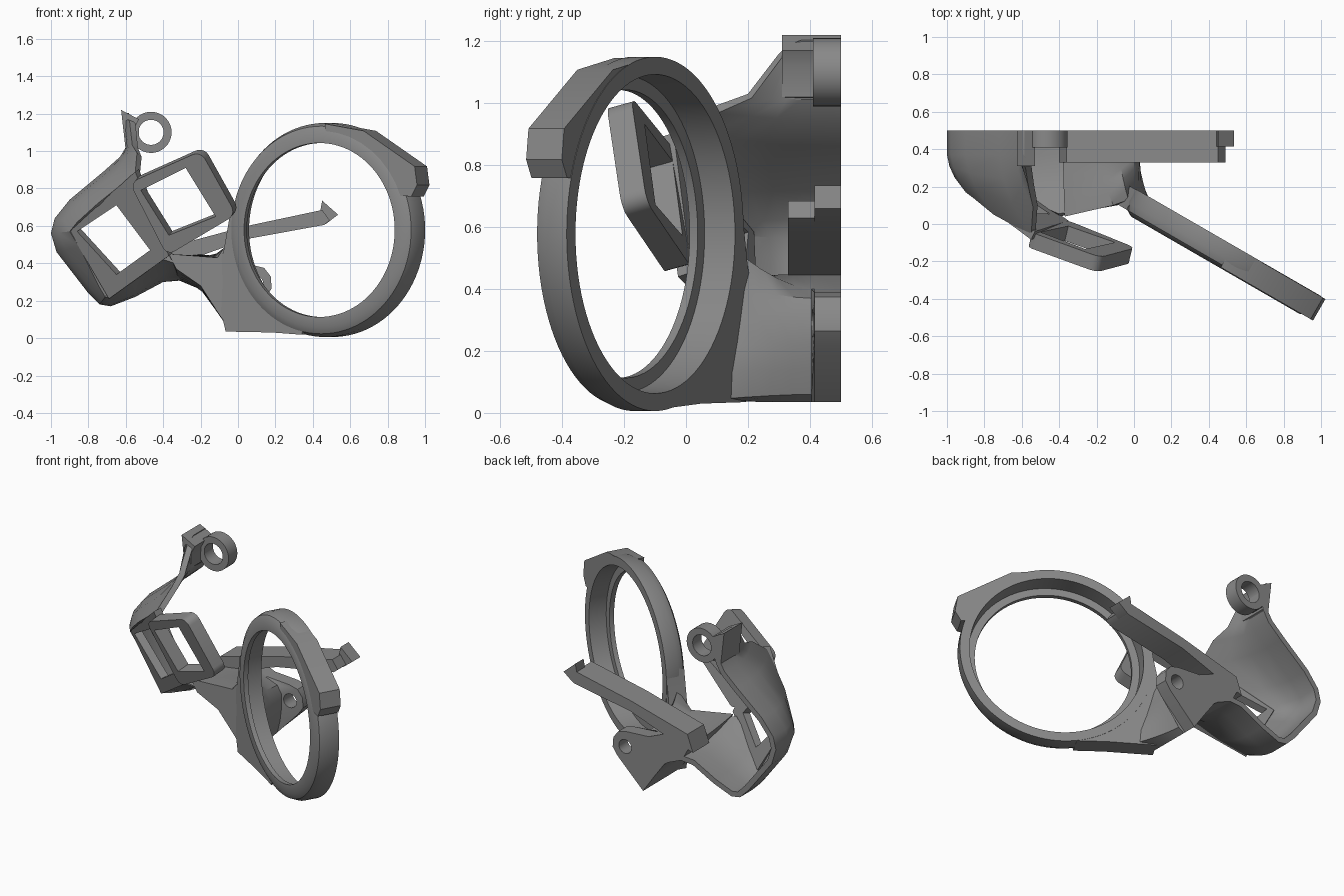
import bpy, bmesh, math
from math import sin, cos, pi
from mathutils import Vector

if "Cube" in bpy.data.objects:
    bpy.data.objects.remove(bpy.data.objects["Cube"])

grey = bpy.data.materials.new("mid grey")
grey.use_nodes = True
colour = (0.25, 0.25, 0.25, 1)
grey.diffuse_color = colour
grey.node_tree.nodes["Principled BSDF"].inputs["Base Color"].default_value = colour


def smooth_shade(ob, angle=35):
    bpy.ops.object.select_all(action='DESELECT')
    ob.select_set(True)
    bpy.context.view_layer.objects.active = ob
    bpy.ops.object.shade_smooth_by_angle(angle=math.radians(angle))


def finish(name, bm):
    mesh = bpy.data.meshes.new(name)
    bm.to_mesh(mesh)
    bm.free()
    mesh.materials.append(grey)
    ob = bpy.data.objects.new(name, mesh)
    bpy.context.collection.objects.link(ob)
    smooth_shade(ob)
    return ob


def loft(name, sections, closed=False):
    """Skin matching loops of points; closed joins last section to first."""
    bm = bmesh.new()
    rows = [[bm.verts.new(p) for p in s] for s in sections]
    n = len(rows[0])
    pairs = list(zip(rows, rows[1:])) + ([(rows[-1], rows[0])] if closed else [])
    for a, b in pairs:
        for i in range(n):
            j = (i + 1) % n
            bm.faces.new((a[i], a[j], b[j], b[i]))
    if not closed:
        bm.faces.new(rows[0])
        bm.faces.new(rows[-1])
    bmesh.ops.recalc_face_normals(bm, faces=bm.faces)
    return finish(name, bm)


def at_y(points, y):
    return [(x, y, z) for x, z in points]


def prism(name, points, y0, y1):
    return loft(name, [at_y(points, y0), at_y(points, y1)])


# Large angled ring
centre = Vector((0.47, -0.16, 0.578))
across = Vector((cos(pi / 6), -sin(pi / 6), 0))
back = Vector((sin(pi / 6), cos(pi / 6), 0))


def ring_point(u, depth, v):
    return centre + across * u + back * depth + Vector((0, 0, v))


def ring_plate(name, edge, start, end, d0, d1):
    """Plate with a free outer edge, closed by an arc buried in the ring."""
    arc = [math.radians(start + (end - start) * i / 8) for i in range(9)]
    pts = edge + [(0.53 * cos(a), 0.53 * sin(a)) for a in arc]
    loft(name, [[ring_point(u, d, v) for u, v in pts] for d in (d0, d1)])


profile = [(0.465, -0.07), (0.52, -0.07), (0.555, -0.05), (0.572, -0.01), (0.572, 0.07),
           (0.515, 0.07), (0.51, -0.04), (0.465, -0.04)]
loft("large_ring", [[ring_point(r * cos(a), d, r * sin(a)) for r, d in profile]
                    for a in (2 * pi * i / 96 for i in range(96))], closed=True)

# Angular lug on the upper outer edge, and the flat foot at the lower inner edge
ring_plate("ring_lug", [(0.565, 0.18), (0.60, 0.24), (0.585, 0.34), (0.27, 0.53), (0.03, 0.568)],
           86, 20, -0.065, 0.068)
ring_plate("ring_foot", [(-0.56, 0.1), (-0.60, -0.1), (-0.66, -0.29), (-0.59, -0.543),
                         (-0.3, -0.548), (-0.12, -0.56)], 258, 172, -0.05, 0.068)


# Window frames: each lies on a sloping plane y = y0 + b*x + c*z
def frame(name, outer, inner, y0, b, c, thick, radius):
    shift = Vector((-b, 1, -c)).normalized() * thick
    bm = bmesh.new()
    loops = []
    for offset in (Vector(), shift):
        for pts in (outer, inner):
            loops.append([bm.verts.new(Vector((x, y0 + b * x + c * z, z)) + offset)
                          for x, z in pts])
    of, nf, ob, nb = loops
    for p, q in ((of, nf), (nf, nb), (nb, ob), (ob, of)):
        for i in range(4):
            j = (i + 1) % 4
            bm.faces.new((p[i], p[j], q[j], q[i]))
    if radius:
        corners = [bm.edges.get((of[i], ob[i])) for i in range(4)]
        bmesh.ops.bevel(bm, geom=corners, offset=radius, segments=5, profile=0.5,
                        affect='EDGES')
    bmesh.ops.recalc_face_normals(bm, faces=bm.faces)
    finish(name, bm)


frame("inner_window_frame",
      [(-0.20, 1.0), (-0.01, 0.66), (-0.38, 0.44), (-0.58, 0.83)],
      [(-0.28, 0.91), (-0.12, 0.65), (-0.37, 0.55), (-0.52, 0.79)],
      -0.024, -0.237, -0.281, 0.085, 0.05)
frame("outer_window_frame",
      [(-0.55, 0.89), (-0.37, 0.44), (-0.69, 0.21), (-0.90, 0.57)],
      [(-0.65, 0.71), (-0.47, 0.47), (-0.65, 0.34), (-0.86, 0.57)],
      -0.058, -0.458, -0.312, 0.05, 0)

# Curved side wall running from the frame border to the flat rear rim
rim = [(-0.62, 1.2), (-0.60, 1.02), (-0.63, 0.97), (-0.72, 0.89), (-0.90, 0.74), (-0.98, 0.64),
       (-1.0, 0.56), (-0.97, 0.46), (-0.80, 0.24), (-0.74, 0.18), (-0.68, 0.17),
       (-0.55, 0.22), (-0.40, 0.30), (-0.28, 0.31), (-0.18, 0.24)]
border = [(-0.58, 0.30, 1.16), (-0.565, 0.20, 1.03), (-0.54, 0.09, 0.99), (-0.55, -0.06, 0.88),
          (-0.75, 0.05, 0.72), (-0.86, 0.14, 0.62), (-0.90, 0.17, 0.57), (-0.85, 0.18, 0.49),
          (-0.74, 0.21, 0.27), (-0.71, 0.21, 0.22), (-0.68, 0.19, 0.22), (-0.55, 0.11, 0.31),
          (-0.40, 0.04, 0.42), (-0.25, 0.07, 0.37), (-0.15, 0.10, 0.27)]
bm = bmesh.new()
rows = [[bm.verts.new((x, y, z)) for x, z in rim] for y in (0.5, 0.37)]
for t, s in ((0.3, 0.13), (0.6, 0.40), (1, 1)):
    rows.append([bm.verts.new((x + (f[0] - x) * s, 0.37 + (f[1] - 0.37) * t, z + (f[2] - z) * s))
                 for (x, z), f in zip(rim, border)])
for a, b in zip(rows, rows[1:]):
    for i in range(len(rim) - 1):
        bm.faces.new((a[i], a[i + 1], b[i + 1], b[i]))
# Face the wall outwards so its thickness grows inwards
bmesh.ops.recalc_face_normals(bm, faces=bm.faces)
bm.faces.ensure_lookup_table()
if bm.faces[5].normal.x > 0:
    bmesh.ops.reverse_faces(bm, faces=bm.faces)
wall = finish("side_wall", bm)
solid = wall.modifiers.new("thickness", 'SOLIDIFY')
solid.thickness = 0.035
solid.offset = -1
bpy.ops.object.modifier_apply(modifier="thickness")
smooth_shade(wall, 40)

# Web joining the ring, the rear mounting ear and the window body
ear = [(-0.04, 0.035), (0.145, 0.215), (0.18, 0.265), (0.175, 0.33), (0.14, 0.375), (0.08, 0.39),
       (-0.08, 0.40), (-0.2, 0.45), (-0.38, 0.42), (-0.32, 0.31), (-0.2, 0.26), (-0.12, 0.15)]
neck = ear[:1] + [(0.0, 0.06), (0.02, 0.14), (0.03, 0.22), (0.03, 0.32), (0.0, 0.37)] + ear[6:]
root = [(-0.04, 0.12, 0.037), (0.12, 0.06, 0.04), (0.09, 0.09, 0.13), (0.05, 0.11, 0.22),
        (0.02, 0.12, 0.3), (0.0, 0.125, 0.42), (-0.03, 0.13, 0.55), (-0.11, 0.10, 0.43),
        (-0.37, 0.04, 0.45), (-0.33, 0.05, 0.37), (-0.2, 0.08, 0.28), (-0.11, 0.11, 0.14)]


def between(t):
    # Concave sweep: the section spreads out late, close to the ring
    s = t ** 1.6
    return [(x + (f[0] - x) * s, 0.405 + (f[1] - 0.405) * t, z + (f[2] - z) * s)
            for (x, z), f in zip(neck, root)]


web = loft("ring_web", [at_y(ear, 0.5), at_y(ear, 0.415)] + [between(i / 5) for i in range(6)])
hole = [(0.09 + 0.045 * cos(2 * pi * i / 24), 0.29 + 0.045 * sin(2 * pi * i / 24))
        for i in range(24)]
cutter = prism("ear_hole_cutter", hole, 0.36, 0.6)
cutter.hide_render = True
bpy.context.view_layer.objects.active = web
cut = web.modifiers.new("ear_hole", 'BOOLEAN')
cut.object = cutter
cut.solver = 'EXACT'
bpy.ops.object.modifier_apply(modifier="ear_hole")
bpy.data.objects.remove(cutter)
smooth_shade(web)

# Long rear arm with its hooked tip
prism("rear_arm", [(-0.40, 0.38), (-0.2, 0.44), (0.05, 0.53), (0.46, 0.605), (0.49, 0.63),
                   (0.45, 0.685), (0.05, 0.60), (-0.36, 0.49)], 0.33, 0.5)
prism("arm_hook", [(0.44, 0.605), (0.47, 0.61), (0.535, 0.66), (0.45, 0.735), (0.44, 0.68)],
      0.415, 0.5)

# Upper screw eye and the wedge holding it
tube = [(0.067, 0.5), (0.11, 0.5), (0.11, 0.41), (0.067, 0.41)]
loft("screw_eye", [[(-0.465 + r * cos(a), y, 1.1 + r * sin(a)) for r, y in tube]
                   for a in (2 * pi * i / 40 for i in range(40))], closed=True)
prism("eye_wedge", [(-0.625, 1.22), (-0.53, 1.17), (-0.555, 1.12), (-0.56, 1.02), (-0.60, 1.0)],
      0.31, 0.5)
prism("eye_bridge", [(-0.58, 1.15), (-0.53, 1.16), (-0.53, 1.04), (-0.58, 1.03)], 0.41, 0.5)
